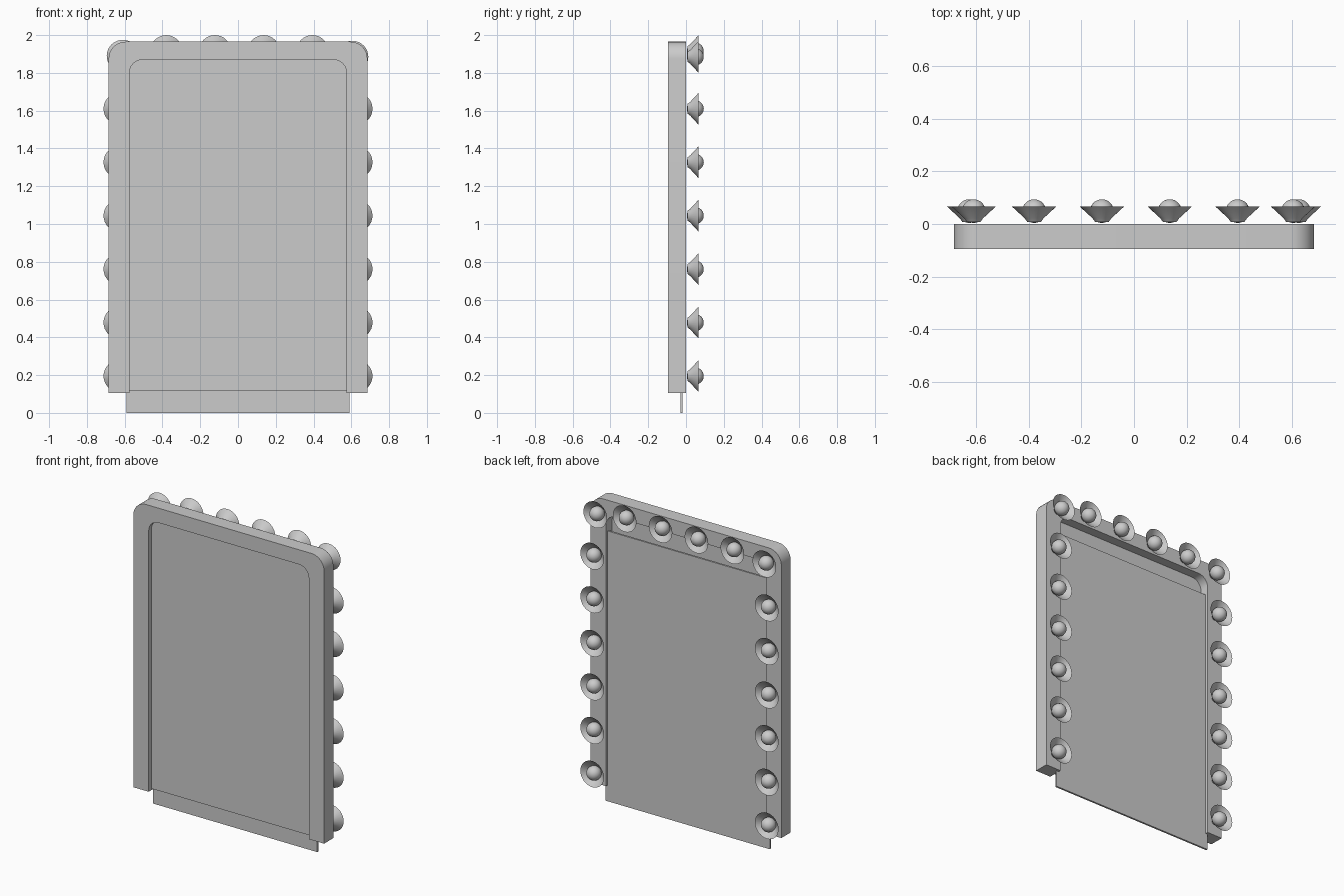
import bpy, bmesh, math
from mathutils import Matrix

if "Cube" in bpy.data.objects:
    bpy.data.objects.remove(bpy.data.objects["Cube"])


def finish(bm, name, smooth=True):
    bmesh.ops.recalc_face_normals(bm, faces=bm.faces)
    me = bpy.data.meshes.new(name)
    bm.to_mesh(me)
    bm.free()
    ob = bpy.data.objects.new(name, me)
    bpy.context.collection.objects.link(ob)
    if smooth:
        bpy.ops.object.select_all(action='DESELECT')
        ob.select_set(True)
        bpy.context.view_layer.objects.active = ob
        bpy.ops.object.shade_smooth_by_angle(angle=math.radians(35))
    return ob


def prism(name, pts, y0, y1, smooth=True):
    """Extrude an x-z outline from y0 to y1."""
    bm = bmesh.new()
    face = bm.faces.new([bm.verts.new((x, y0, z)) for x, z in pts])
    ext = bmesh.ops.extrude_face_region(bm, geom=[face])
    vs = [g for g in ext['geom'] if isinstance(g, bmesh.types.BMVert)]
    bmesh.ops.translate(bm, verts=vs, vec=(0, y1 - y0, 0))
    return finish(bm, name, smooth)


def arch(w, bottom, top, r, n=8):
    """Left-to-right outline with two rounded top corners."""
    pts = [(-w, bottom)]
    for cx, start in ((-w + r, math.pi), (w - r, math.pi / 2)):
        for i in range(n + 1):
            a = start - math.pi / 2 * i / n
            pts.append((cx + r * math.cos(a), top - r + r * math.sin(a)))
    return pts + [(w, bottom)]


# Frame: rounded upside-down U, open at the bottom
prism("frame", arch(0.685, 0.105, 1.965, 0.09) + arch(0.575, 0.105, 1.87, 0.07)[::-1], -0.095, 0.0)

# Backing sheet filling the opening
prism("backing_sheet", arch(0.575, 0.115, 1.87, 0.07), -0.067, -0.061)

# Cracked glass, slipped down out of the frame: shards share these x-z points
P = dict(TL=(.59, 1.755), TR=(-.59, 1.755), A=(.59, 1.27), B=(-.07, 1.27), C=(-.59, 1.65),
         D=(-.20, .94), E=(.18, .95), F=(.59, 1.16), G=(-.035, .68), H=(-.50, .43),
         I=(.32, .70), J=(.03, .33), K=(.27, .31), L1=(.59, .83), L2=(.59, .65),
         L3=(.59, .14), R1=(-.59, .53), R2=(-.59, .42), Q=(.17, 0), BL=(.59, 0), BR=(-.59, 0))
shards = ["A B C TR TL", "A B D E F", "B C R1 D", "E D R1 R2 H G", "F E G I L1",
          "G H J I", "L1 I J K L2", "L2 K L3", "L3 K J Q BL", "J H R2 BR Q"]
for i, s in enumerate(shards):
    prism(f"glass_shard_{i + 1}", [P[k] for k in s.split()], -0.03, -0.018, smooth=False)


# Lamps: round bulb in a flared cup, facing the back
def lamp(i, x, z):
    bm = bmesh.new()
    bmesh.ops.create_uvsphere(bm, u_segments=24, v_segments=14, radius=0.045,
                              matrix=Matrix.Translation((x, 0.049, z)) @ Matrix.Rotation(math.pi / 2, 4, 'X'))
    finish(bm, f"bulb_{i}")
    bm = bmesh.new()
    prof = [(0.026, 0.008), (0.036, 0.022), (0.085, 0.067), (0.034, 0.024)]
    n = 32
    rings = [[bm.verts.new((x + r * math.cos(2 * math.pi * k / n), y, z + r * math.sin(2 * math.pi * k / n)))
              for k in range(n)] for r, y in prof]
    for a, b in zip(rings, rings[1:] + rings[:1]):
        for k in range(n):
            bm.faces.new((a[k], a[(k + 1) % n], b[(k + 1) % n], b[k]))
    finish(bm, f"lamp_cup_{i}")


spots = [(s * 0.627, 0.195 + 0.283 * k) for s in (-1, 1) for k in range(6)]
spots += [(-0.61, 1.89), (0.605, 1.885)]
spots += [(-0.38 + 0.258 * k, 1.915) for k in range(4)]
for i, (x, z) in enumerate(spots):
    lamp(i + 1, x, z)
